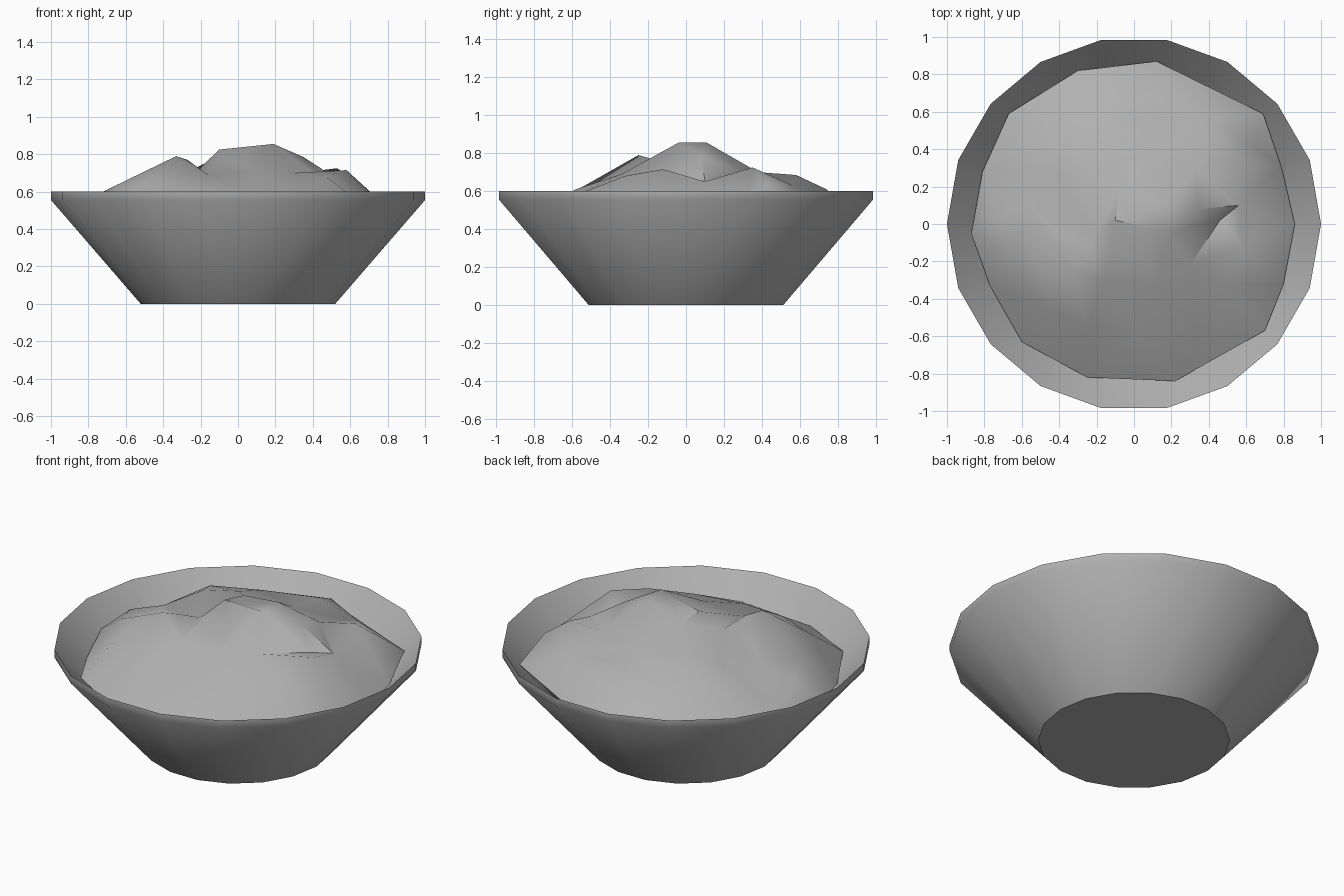
import bpy, bmesh, math
from mathutils import Vector
from mathutils.geometry import delaunay_2d_cdt

if "Cube" in bpy.data.objects:
    bpy.data.objects.remove(bpy.data.objects["Cube"])

# Mid grey shared by both parts
grey = bpy.data.materials.new("mid_grey")
grey.diffuse_color = (0.44, 0.44, 0.44, 1)
grey.use_nodes = True
grey.node_tree.nodes["Principled BSDF"].inputs["Base Color"].default_value = grey.diffuse_color


def add_object(name, bm, angle):
    bmesh.ops.remove_doubles(bm, verts=bm.verts, dist=0.0005)
    mesh = bpy.data.meshes.new(name)
    bm.to_mesh(mesh)
    bm.free()
    mesh.materials.append(grey)
    ob = bpy.data.objects.new(name, mesh)
    bpy.context.collection.objects.link(ob)
    bpy.ops.object.select_all(action='DESELECT')
    ob.select_set(True)
    bpy.context.view_layer.objects.active = ob
    bpy.ops.object.shade_smooth_by_angle(angle=math.radians(angle))
    return ob


def wall_height(x, y):
    """Height at which the bowl's inner wall passes this point."""
    return .05 + 1.1 * (1.015 * math.hypot(x, y) - .5)


# Bowl: 18-sided lathe, outer wall, rim band, inner wall and inner floor
profile = [(0, 0), (0.52, 0), (1.0, 0.555), (1.0, 0.60), (0.5, 0.05), (0, 0.05)]
bm = bmesh.new()
pv = [bm.verts.new((r, 0, z)) for r, z in profile]
pe = [bm.edges.new(p) for p in zip(pv, pv[1:])]
bmesh.ops.spin(bm, geom=pv + pe, cent=(0, 0, 0), axis=(0, 0, 1),
               angle=math.tau, steps=18, use_duplicate=False)
bmesh.ops.remove_doubles(bm, verts=bm.verts, dist=0.0005)
bmesh.ops.recalc_face_normals(bm, faces=bm.faces)
add_object("bowl", bm, 45)

# Food heap: lumpy surface triangulated over peaks and dips
border = [(-.87, -.05), (-.81, .28), (-.67, .59), (-.30, .82), (.12, .87), (.69, .59),
          (.79, .30), (.86, 0), (.80, -.32), (.70, -.57), (.22, -.84), (-.25, -.82),
          (-.60, -.63), (-.77, -.33)]
lumps = [(-.33, -.25, .79), (-.27, -.18, .77), (.19, -.04, .855), (.19, .11, .855),
         (-.10, .02, .825), (-.08, .17, .80), (.35, .08, .785), (.46, .02, .66),
         (.58, -.12, .715), (.53, .35, .725), (.56, .10, .65), (.33, .30, .70),
         (.12, .58, .685), (.10, .38, .70), (-.22, .32, .73), (-.42, .28, .70),
         (-.25, .58, .63), (-.55, .08, .65), (-.66, -.16, .63), (-.52, -.42, .64),
         (-.16, -.30, .69), (.12, -.34, .69), (.02, -.58, .61), (.30, -.22, .70),
         (.47, -.32, .68), (.35, -.58, .58), (-.25, -.55, .62), (.64, .42, .65),
         (-.21, -.06, .72), (-.50, .45, .64), (.40, .56, .63), (.02, .06, .81),
         (.10, .74, .61), (-.74, .04, .59)]
pts = [(x, y, wall_height(x, y)) for x, y in border] + lumps
n = len(border)
co, _, faces, *_ = delaunay_2d_cdt([Vector(p[:2]) for p in pts], [],
                                   [list(range(n))[::-1]], 1, 1e-5)
bm = bmesh.new()
verts = [bm.verts.new((c.x, c.y, min(pts, key=lambda p: (p[0] - c.x) ** 2 + (p[1] - c.y) ** 2)[2]))
         for c in co]
for f in faces:
    bm.faces.new([verts[i] for i in f])
bmesh.ops.recalc_face_normals(bm, faces=bm.faces)
if sum(f.normal.z for f in bm.faces) < 0:
    bmesh.ops.reverse_faces(bm, faces=bm.faces)

# Skirt of the heap, tucked down inside the bowl wall
rim = [e for e in bm.edges if e.is_boundary]
new = bmesh.ops.extrude_edge_only(bm, edges=rim)["geom"]
for v in new:
    if isinstance(v, bmesh.types.BMVert):
        v.co = (v.co.x * .82, v.co.y * .82, .29)
add_object("food_heap", bm, 50)
